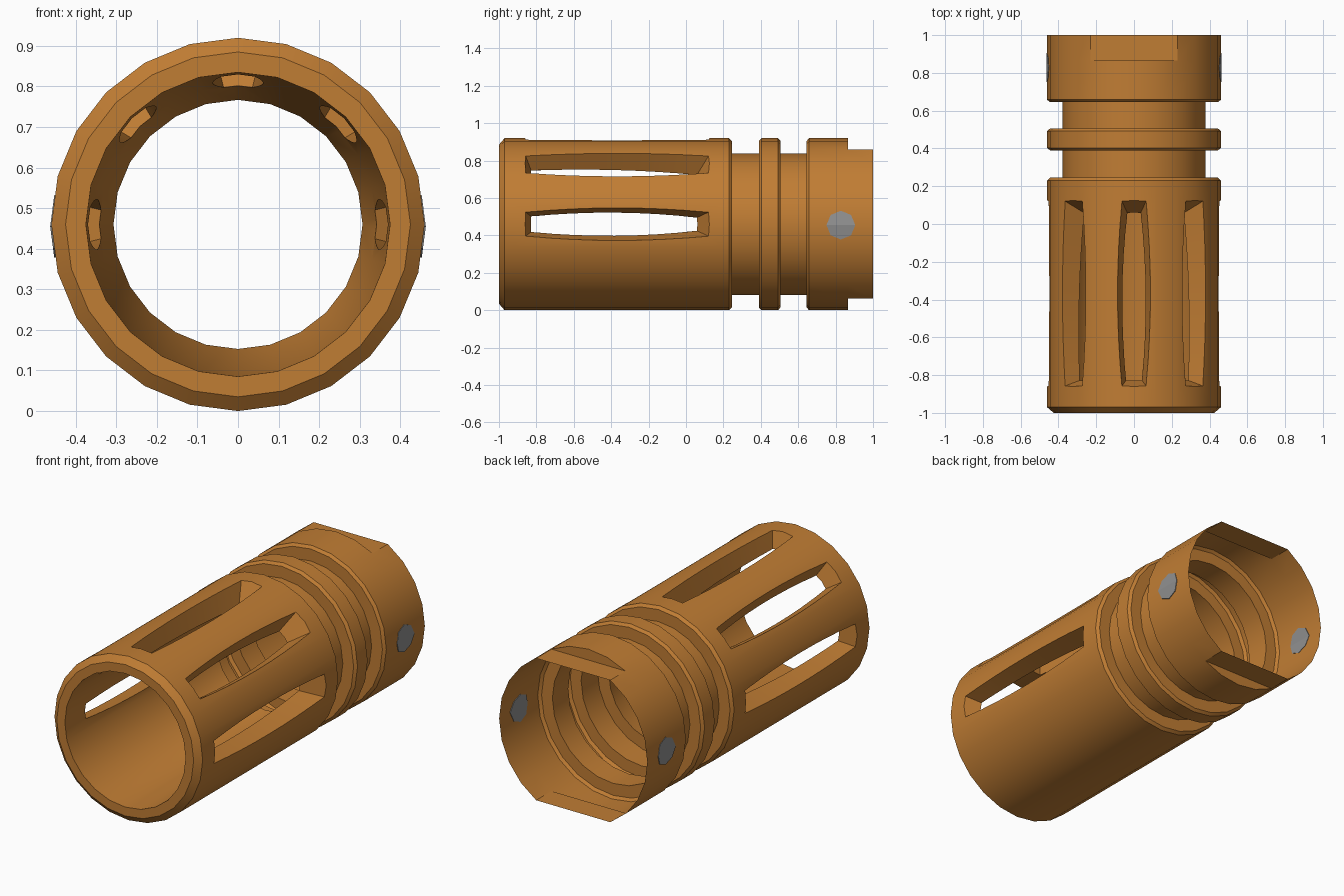
import bpy, bmesh, math

if "Cube" in bpy.data.objects:
    bpy.data.objects.remove(bpy.data.objects["Cube"])

N = 24          # sides of every round part
CZ = 0.46       # height of the axis
R, GROOVE = 0.46, 0.378


def material(name, rgb):
    m = bpy.data.materials.new(name)
    m.diffuse_color = (*rgb, 1)
    m.use_nodes = True
    m.node_tree.nodes["Principled BSDF"].inputs["Base Color"].default_value = m.diffuse_color
    return m


ORANGE = material("orange_bronze", (0.53, 0.205, 0.034))
GREY = material("grey", (0.28, 0.28, 0.28))


def make_object(name, bm, mat, smooth=True):
    bmesh.ops.recalc_face_normals(bm, faces=bm.faces[:])
    me = bpy.data.meshes.new(name)
    bm.to_mesh(me)
    bm.free()
    me.materials.append(mat)
    ob = bpy.data.objects.new(name, me)
    bpy.context.collection.objects.link(ob)
    return ob


def smooth(ob):
    bpy.ops.object.select_all(action='DESELECT')
    ob.select_set(True)
    bpy.context.view_layer.objects.active = ob
    bpy.ops.object.shade_smooth_by_angle(angle=math.radians(30))


def lathe(profile, closed=False):
    """Turn (y, radius) points around the long axis."""
    bm = bmesh.new()
    rows = []
    for y, r in profile:
        rows.append([bm.verts.new((r * math.sin(2 * math.pi * i / N), y,
                                   CZ + r * math.cos(2 * math.pi * i / N)))
                     for i in range(N)])
    pairs = list(zip(rows, rows[1:]))
    if closed:
        pairs.append((rows[-1], rows[0]))
    for a, b in pairs:
        for i in range(N):
            j = (i + 1) % N
            bm.faces.new((a[i], a[j], b[j], b[i]))
    return bm, rows


# slotted front body: outer wall, chamfers and tapered bore
bm, _ = lathe([(-1, 0.425), (-0.97, R), (0.23, R), (0.245, 0.445),
               (0.245, 0.307), (0.06, 0.342), (-1, 0.375)], closed=True)
body = make_object("slotted_body", bm, ORANGE)

# slot cutters: bulging, wedge-shaped bars at five angles over the upper half
bm = bmesh.new()
STEPS = 8


def slot_point(k, side, r):
    f = (r - 0.34) / 0.12                     # 0 at bore, 1 at outer wall
    y0, y1 = -0.82 - 0.04 * f, 0.06 + 0.065 * f
    u = k / STEPS
    w = 0.036 + 0.03 * f + 0.024 * (1 - (2 * u - 1) ** 2)
    return side * w, y0 + (y1 - y0) * u, r


for deg in (-90, -45, 0, 45, 90):
    c, s = math.cos(math.radians(deg)), math.sin(math.radians(deg))
    rings = []
    for k in range(STEPS + 1):
        ring = []
        for side, r in ((-1, 0.29), (1, 0.29), (1, 0.52), (-1, 0.52)):
            x, y, h = slot_point(k, side, r)
            ring.append(bm.verts.new((x * c + h * s, y, CZ - x * s + h * c)))
        rings.append(ring)
    for a, b in zip(rings, rings[1:]):
        for i in range(4):
            bm.faces.new((a[i], a[(i + 1) % 4], b[(i + 1) % 4], b[i]))
    bm.faces.new(rings[0])
    bm.faces.new(rings[-1])
cutter = make_object("slot_cutter", bm, ORANGE)
cutter.hide_render = True

mod = body.modifiers.new("slots", 'BOOLEAN')
mod.operation = 'DIFFERENCE'
mod.solver = 'EXACT'
mod.object = cutter
bpy.context.view_layer.objects.active = body
bpy.ops.object.modifier_apply(modifier=mod.name)
bpy.data.objects.remove(cutter)
smooth(body)

# rear collar: thin shell with two grooves, a ring and wrench flats
C = 0.445
bm, rows = lathe([(0.245, GROOVE), (0.39, GROOVE), (0.39, C), (0.403, R),
                  (0.492, R), (0.505, C), (0.505, GROOVE), (0.645, GROOVE),
                  (0.645, C), (0.658, R), (0.865, R), (0.865, R), (1, R)])
flat = R * math.cos(math.radians(30))
for row in rows[-2:]:
    for v in row:
        v.co.z = max(CZ - flat, min(CZ + flat, v.co.z))
bmesh.ops.remove_doubles(bm, verts=bm.verts[:], dist=0.0005)
collar = make_object("grooved_collar", bm, ORANGE)
smooth(collar)

# grey side spots: thin plates folded along the wall's corner, seen inside and out
for sx, name in ((-1, "left_spot"), (1, "right_spot")):
    bm = bmesh.new()
    for d in (-0.003, 0.003):
        for sz in (-1, 1):
            pts = []
            for k in range(5):
                a = math.pi * k / 4
                dz = sz * 0.077 * math.sin(a)
                x = R - abs(dz) * math.tan(math.radians(7.5)) + d
                pts.append(bm.verts.new((sx * x, 0.828 + 0.077 * math.cos(a), CZ - 0.005 + dz)))
            bm.faces.new(pts)
    bmesh.ops.remove_doubles(bm, verts=bm.verts[:], dist=0.0005)
    rim = [e for e in bm.edges if e.is_boundary]
    bmesh.ops.bridge_loops(bm, edges=rim)
    make_object(name, bm, GREY)
